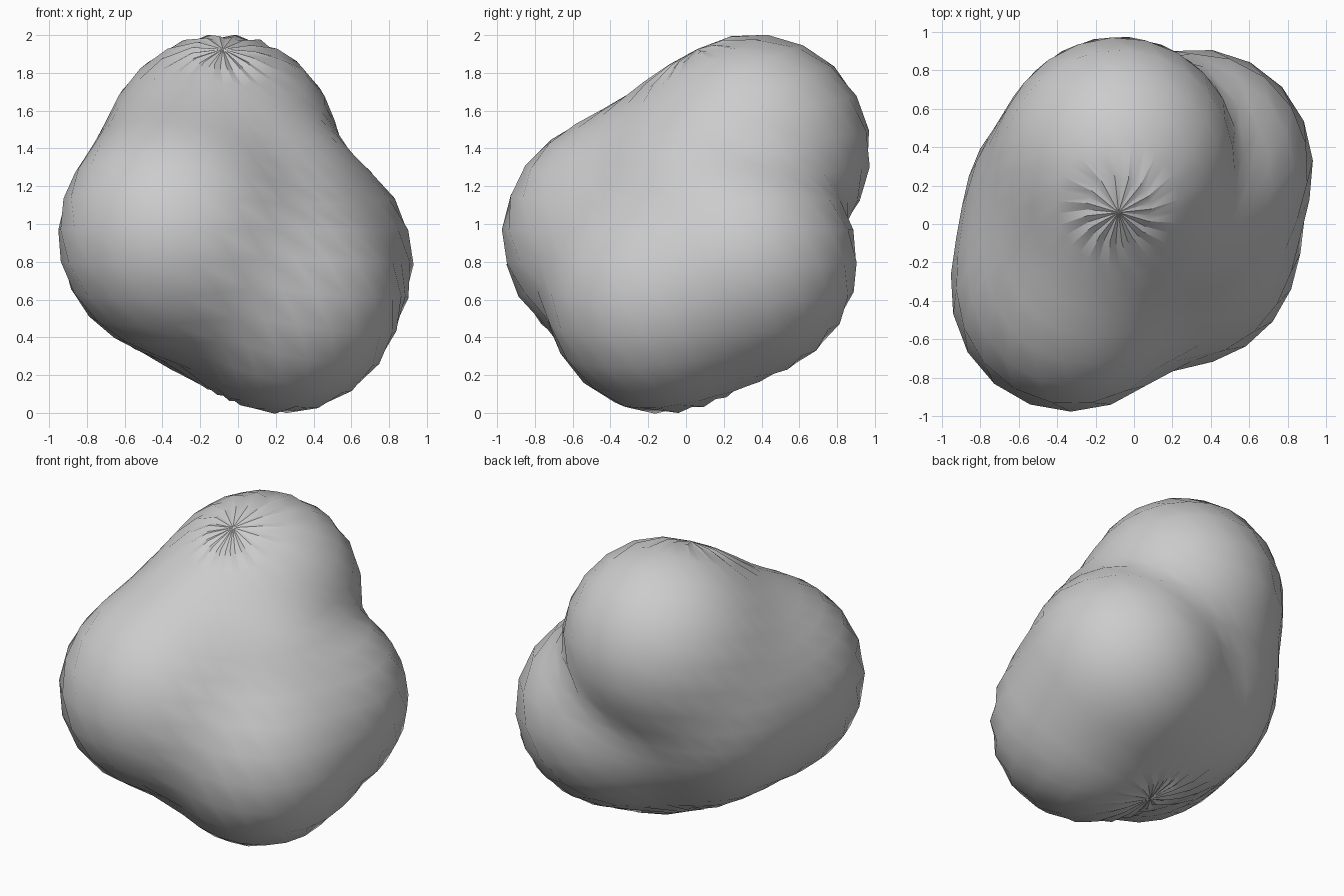
import bpy, bmesh, math
from mathutils import Vector

cube = bpy.data.objects.get("Cube")
if cube:
    bpy.data.objects.remove(cube, do_unlink=True)

# Stone colour
grey = bpy.data.materials.new("stone grey")
grey.use_nodes = True
colour = (0.6, 0.6, 0.6, 1)
grey.diffuse_color = colour
grey.node_tree.nodes["Principled BSDF"].inputs["Base Color"].default_value = colour

# Rounded lobes that swell out of the boulder: centre, radius
LOBES = [
    (Vector((-0.08, 0.365, 1.385)), 0.615),  # high back lobe
    (Vector((-0.33, -0.36, 0.935)), 0.615),  # front lobe
    (Vector((0.32, 0.30, 0.80)), 0.61),      # side lobe
    (Vector((0.25, -0.14, 0.60)), 0.595),    # bottom lobe
    (Vector((-0.26, 0.10, 0.95)), 0.60),     # flank lobe
    (Vector((-0.20, -0.02, 1.20)), 0.53),    # shoulder under the top
    (Vector((0.18, 0.08, 1.12)), 0.48),      # shoulder over the side lobe
    (Vector((-0.12, 0.05, 0.72)), 0.48),     # filled underside
]
CORE = Vector((-0.08, 0.06, 0.97))
CREASE = Vector((0.55, 0.7, 0.4)).normalized()  # the one deep cleft


def reach(d):
    """Distance from the core to the softly blended lobe surface along d."""
    sharp = 11 + 19 * max(0, d.dot(CREASE)) ** 3
    total = 0
    for centre, r in LOBES:
        m = CORE - centre
        b = m.dot(d)
        t = -b + math.sqrt(b * b - m.dot(m) + r * r)
        total += math.exp(sharp * t)
    return math.log(total) / sharp


# Boulder: a sphere twisted about its axis and pushed out to the lobes
bm = bmesh.new()
bmesh.ops.create_uvsphere(bm, u_segments=32, v_segments=18, radius=1)
for v in bm.verts:
    d = v.co.normalized()
    around, polar = math.atan2(d.y, d.x), math.acos(max(-1, min(1, d.z)))
    spin = around + 0.6 * polar
    flat = math.sin(polar)
    d = Vector((flat * math.cos(spin), flat * math.sin(spin), math.cos(polar)))
    # Puckered folds spiralling into both poles
    pucker = 0.3 * max(0, abs(d.z) - 0.85) * flat
    v.co = CORE + d * (reach(d) + pucker * math.cos(around * 16))

bmesh.ops.recalc_face_normals(bm, faces=bm.faces)
mesh = bpy.data.meshes.new("boulder")
bm.to_mesh(mesh)
bm.free()
mesh.materials.append(grey)
boulder = bpy.data.objects.new("boulder", mesh)
bpy.context.collection.objects.link(boulder)

# Smooth shading with the strong creases kept sharp
bpy.ops.object.select_all(action="DESELECT")
boulder.select_set(True)
bpy.context.view_layer.objects.active = boulder
bpy.ops.object.shade_smooth_by_angle(angle=math.radians(30))
